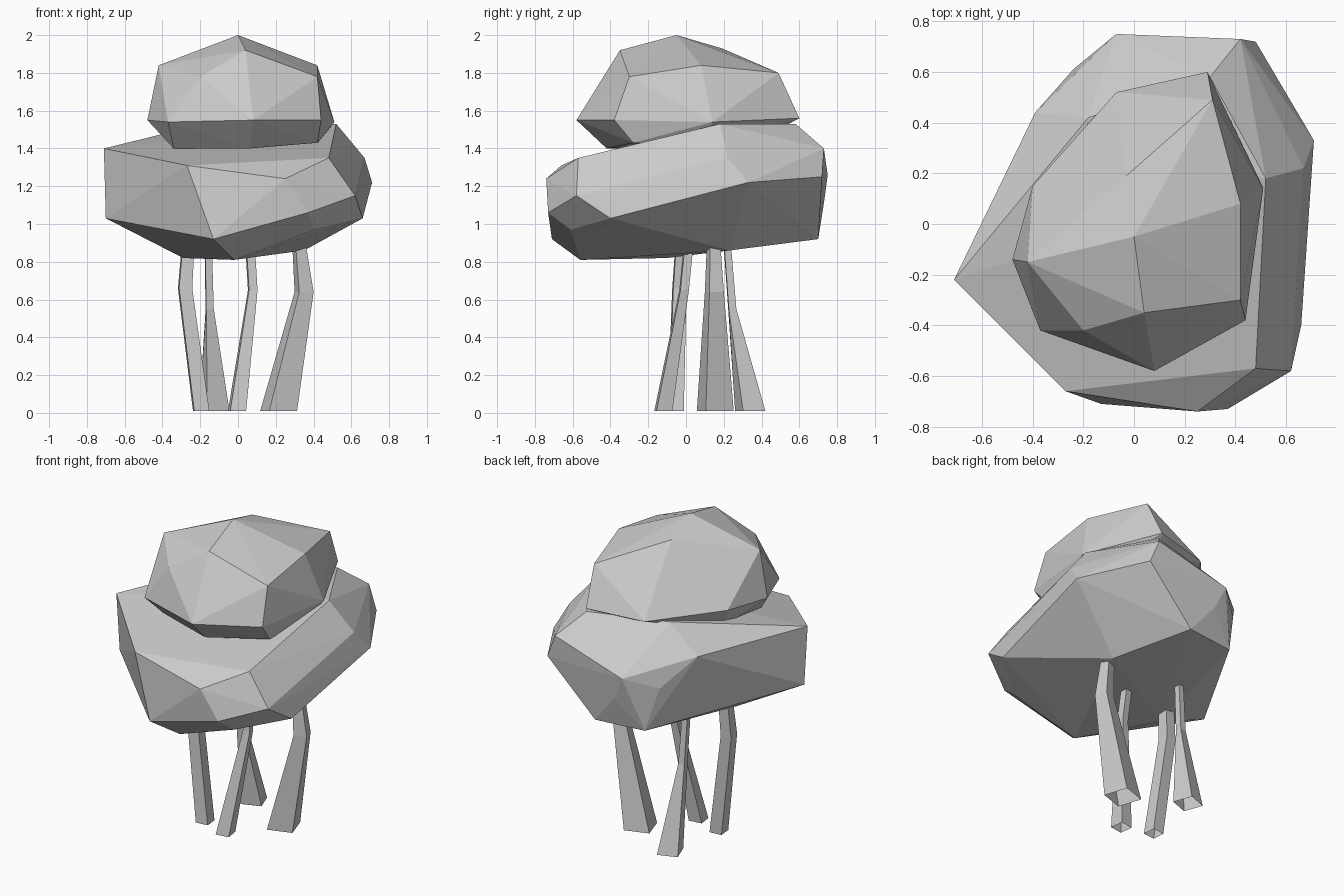
import bpy, bmesh, math


def finish(name, bm):
    bmesh.ops.recalc_face_normals(bm, faces=bm.faces)
    me = bpy.data.meshes.new(name)
    bm.to_mesh(me)
    bm.free()
    ob = bpy.data.objects.new(name, me)
    bpy.context.collection.objects.link(ob)
    return ob


def faceted_clump(name, corners):
    """Boulder-like foliage: convex skin around a few corner points."""
    bm = bmesh.new()
    for c in corners:
        bm.verts.new(c)
    res = bmesh.ops.convex_hull(bm, input=bm.verts)
    loose = [v for v in bm.verts if not v.link_faces]
    bmesh.ops.delete(bm, geom=loose, context='VERTS')
    return finish(name, bm)


def trunk(name, stations):
    """Four-sided bent stem; station = (x, y, z, side, turn in degrees)."""
    bm = bmesh.new()
    rings = []
    for x, y, z, side, turn in stations:
        r = side / math.sqrt(2)
        rings.append([bm.verts.new((x + r * math.cos(a), y + r * math.sin(a), z))
                      for a in (math.radians(45 + turn + 90 * k) for k in range(4))])
    for lo, hi in zip(rings, rings[1:]):
        for k in range(4):
            j = (k + 1) % 4
            bm.faces.new((lo[k], lo[j], hi[j], hi[k]))
    bm.faces.new(rings[-1])
    return finish(name, bm)


# Wide lower foliage
faceted_clump("lower_foliage", [
    # underside
    (-0.02, -0.56, 0.81), (-0.29, -0.10, 0.82), (0.35, 0.23, 0.86),
    (0.155, 0.70, 0.92), (-0.17, 0.66, 0.92), (-0.13, -0.71, 0.92),
    # girth
    (-0.70, -0.20, 1.03), (0.40, -0.61, 0.97), (0.37, -0.73, 1.06),
    (0.66, -0.40, 1.03), (0.62, -0.58, 1.15), (0.71, 0.33, 1.22),
    (0.48, 0.72, 1.25), (-0.07, 0.75, 1.26), (0.0, 0.73, 1.11),
    (-0.24, 0.61, 1.19),
    # upper rim
    (-0.71, -0.22, 1.40), (-0.27, -0.66, 1.31), (0.25, -0.74, 1.24),
    (0.48, -0.57, 1.35), (0.67, 0.22, 1.35), (0.52, 0.18, 1.53),
    (0.42, 0.73, 1.40), (0.30, 0.58, 1.53), (-0.18, 0.42, 1.53),
    (-0.39, 0.44, 1.37),
])

# Smaller top foliage
faceted_clump("upper_foliage", [
    # crown
    (0, -0.05, 2.0), (0.04, -0.35, 1.92), (-0.03, 0.19, 1.93),
    (0.42, 0.08, 1.84), (-0.42, -0.15, 1.84), (0.31, 0.49, 1.80),
    (0.42, -0.30, 1.78), (-0.20, -0.42, 1.78),
    # girth
    (0.08, -0.58, 1.55), (0.44, -0.38, 1.55), (-0.48, -0.14, 1.55),
    (-0.37, -0.42, 1.54), (0.51, 0.14, 1.54), (0.29, 0.60, 1.56),
    (-0.07, 0.52, 1.54), (-0.40, 0.15, 1.56),
    # underside
    (-0.34, -0.28, 1.40), (0.06, -0.42, 1.40), (0.42, -0.28, 1.43),
    (0.43, 0.10, 1.43), (-0.33, 0.10, 1.42), (0.20, 0.45, 1.48),
])

# Four bent trunks, open at the foot
trunk("trunk_left", [(-0.195, -0.055, 0.01, 0.08, 5), (-0.28, -0.035, 0.66, 0.07, 5),
                     (-0.26, -0.02, 0.95, 0.06, 5)])
trunk("trunk_front", [(-0.005, -0.12, 0.01, 0.085, 8), (0.078, -0.01, 0.65, 0.045, 8),
                      (0.06, 0.02, 0.95, 0.045, 8)])
trunk("trunk_back", [(-0.125, 0.34, 0.01, 0.125, 20), (-0.15, 0.245, 0.55, 0.04, 5),
                     (-0.16, 0.21, 1.0, 0.035, 5)])
trunk("trunk_right", [(0.215, 0.155, 0.01, 0.155, 18), (0.35, 0.15, 0.64, 0.08, 18),
                      (0.315, 0.145, 0.97, 0.05, 18)])
